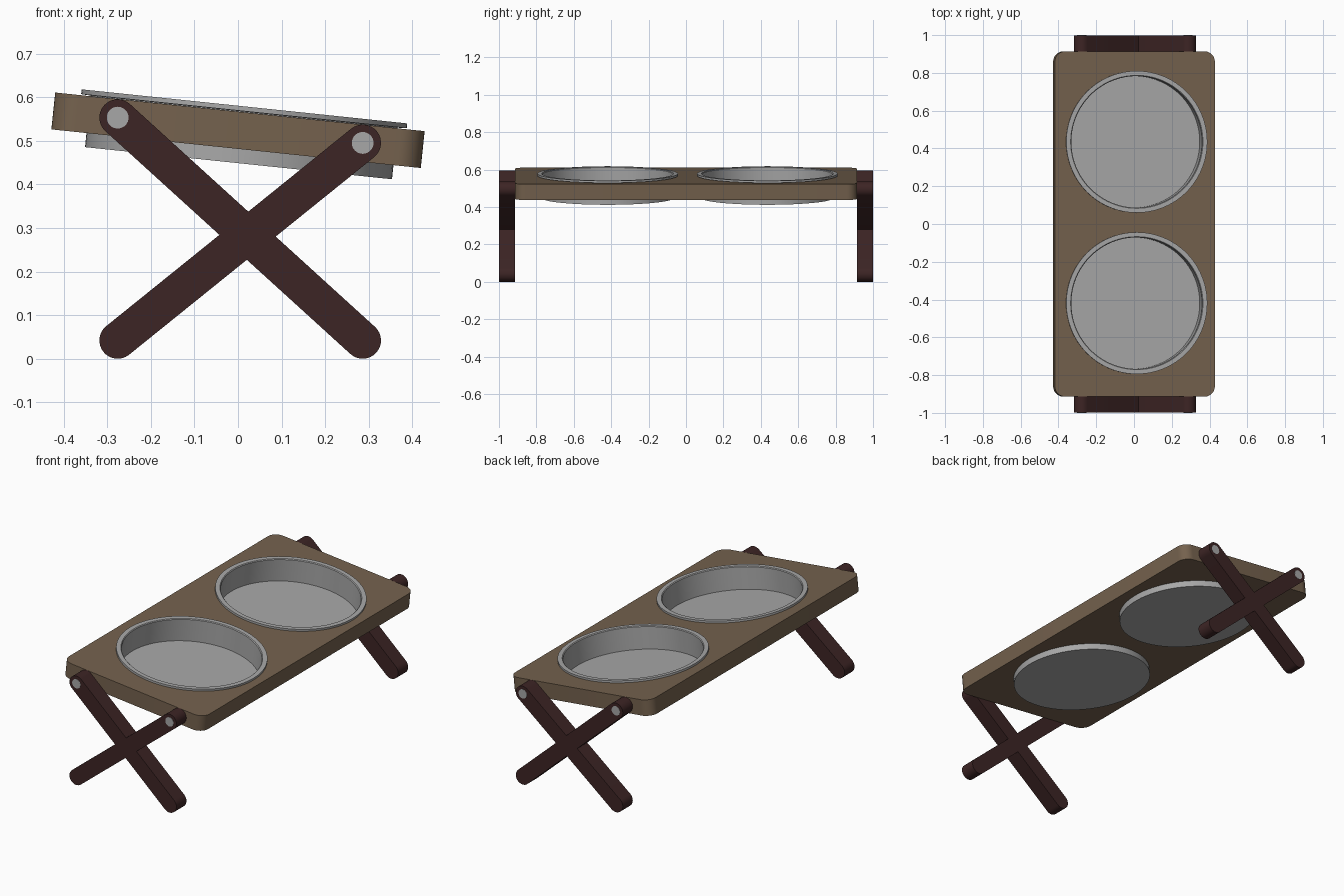
import bpy, bmesh, math
from mathutils import Vector, Matrix

if "Cube" in bpy.data.objects:
    bpy.data.objects.remove(bpy.data.objects["Cube"])

TILT = math.radians(5.97)
TRAY = Matrix.Translation((0, 0, 0.524)) @ Matrix.Rotation(TILT, 4, 'Y')
BOWLS = [(0.009, 0.435), (0.009, -0.419)]


def material(name, col):
    m = bpy.data.materials.new(name)
    m.diffuse_color = (*col, 1)
    m.use_nodes = True
    m.node_tree.nodes["Principled BSDF"].inputs["Base Color"].default_value = m.diffuse_color
    return m


wood = material("brown wood", (0.178, 0.122, 0.076))
dark = material("dark wood", (0.046, 0.018, 0.018))
steel = material("grey steel", (0.39, 0.39, 0.39))


def finish(bm, name, mat, matrix=Matrix()):
    bmesh.ops.recalc_face_normals(bm, faces=bm.faces)
    me = bpy.data.meshes.new(name)
    bm.to_mesh(me)
    bm.free()
    me.transform(matrix)
    me.materials.append(mat)
    ob = bpy.data.objects.new(name, me)
    bpy.context.collection.objects.link(ob)
    return ob


def smooth(ob):
    bpy.ops.object.select_all(action='DESELECT')
    ob.select_set(True)
    bpy.context.view_layer.objects.active = ob
    bpy.ops.object.shade_smooth_by_angle(angle=math.radians(30))


def prism(name, pts, direction, mat, matrix=Matrix()):
    """Extrude a closed outline of 3D points along a direction."""
    bm = bmesh.new()
    face = bm.faces.new([bm.verts.new(p) for p in pts])
    ext = bmesh.ops.extrude_face_region(bm, geom=[face])
    bmesh.ops.translate(bm, vec=direction,
                        verts=[v for v in ext["geom"] if isinstance(v, bmesh.types.BMVert)])
    return finish(bm, name, mat, matrix)


def arc(cx, cy, r, a0, a1, n):
    return [(cx + r * math.cos(a0 + (a1 - a0) * i / n),
             cy + r * math.sin(a0 + (a1 - a0) * i / n)) for i in range(n + 1)]


def circle(cx, cy, r, n):
    return arc(cx, cy, r, 0, 2 * math.pi, n)[:-1]


# tray board: rounded rectangle with two round openings
HX, HY, HT, CR = 0.426, 0.914, 0.0425, 0.055
outline = []
for k, (sx, sy) in enumerate([(1, 1), (-1, 1), (-1, -1), (1, -1)]):
    outline += arc(sx * (HX - CR), sy * (HY - CR), CR,
                   k * math.pi / 2, (k + 1) * math.pi / 2, 10)
board = prism("tray_board", [(x, y, -HT) for x, y in outline], (0, 0, 2 * HT), wood, TRAY)
for i, (bx, by) in enumerate(BOWLS):
    cutter = prism(f"opening_cutter_{i + 1}", [(x, y, -0.2) for x, y in circle(bx, by, 0.3535, 96)],
                   (0, 0, 0.4), wood, TRAY)
    cutter.hide_render = True
    mod = board.modifiers.new("opening", 'BOOLEAN')
    mod.operation, mod.object, mod.solver = 'DIFFERENCE', cutter, 'EXACT'
    bpy.ops.object.select_all(action='DESELECT')
    bpy.context.view_layer.objects.active = board
    board.select_set(True)
    bpy.ops.object.modifier_apply(modifier=mod.name)
    bpy.data.objects.remove(cutter)
smooth(board)

# bowls: lathed profile from outer bottom centre, round the rim, to inner floor centre
PROFILE = [(0, -0.075), (0.354, -0.075), (0.354, 0.044), (0.3755, 0.045), (0.3755, 0.056),
           (0.352, 0.056), (0.348, 0.052), (0.348, -0.068), (0, -0.068)]
N = 96
for i, (bx, by) in enumerate(BOWLS):
    bm = bmesh.new()
    rings = []
    for r, z in PROFILE:
        if r == 0:
            rings.append([bm.verts.new((bx, by, z))] * N)
        else:
            rings.append([bm.verts.new((x, y, z)) for x, y in circle(bx, by, r, N)])
    for a, b in zip(rings, rings[1:]):
        for j in range(N):
            k = (j + 1) % N
            bm.faces.new(list(dict.fromkeys((a[j], a[k], b[k], b[j]))))
    smooth(finish(bm, f"bowl_{i + 1}", steel, TRAY))

# crossed legs: one X-shaped outline with round ends
R = 0.042
TOP_L, TOP_R = Vector((-0.276, 0.553)), Vector((0.286, 0.495))
ENDS = [TOP_R, TOP_L, Vector((-0.276, R)), Vector((0.286, R))]   # anticlockwise
t = (TOP_L.y - R) / (TOP_L.y - R + TOP_R.y - R)
CROSS = TOP_L.lerp(ENDS[3], t)
cross = []
for k, end in enumerate(ENDS):
    u = (end - CROSS).normalized()
    v = (ENDS[(k + 1) % 4] - CROSS).normalized()
    a = math.atan2(u.y, u.x)
    cross += arc(end.x, end.y, R, a - math.pi / 2, a + math.pi / 2, 16)
    inner = CROSS + (u + v) * (R / math.sin(u.angle(v)))          # corner between two arms
    cross.append((inner.x, inner.y))

for side, s in (("front", -1), ("back", 1)):
    smooth(prism(f"{side}_crossed_legs", [(x, s * 0.913, z) for x, z in cross],
                 (0, s * 0.086, 0), dark))
    # pivot pins through the upper leg ends
    for label, p in (("left", TOP_L), ("right", TOP_R)):
        smooth(prism(f"{side}_{label}_pin", [(x, s * 0.90, z) for x, z in circle(p.x, p.y, 0.025, 32)],
                     (0, s * 0.10, 0), steel))
